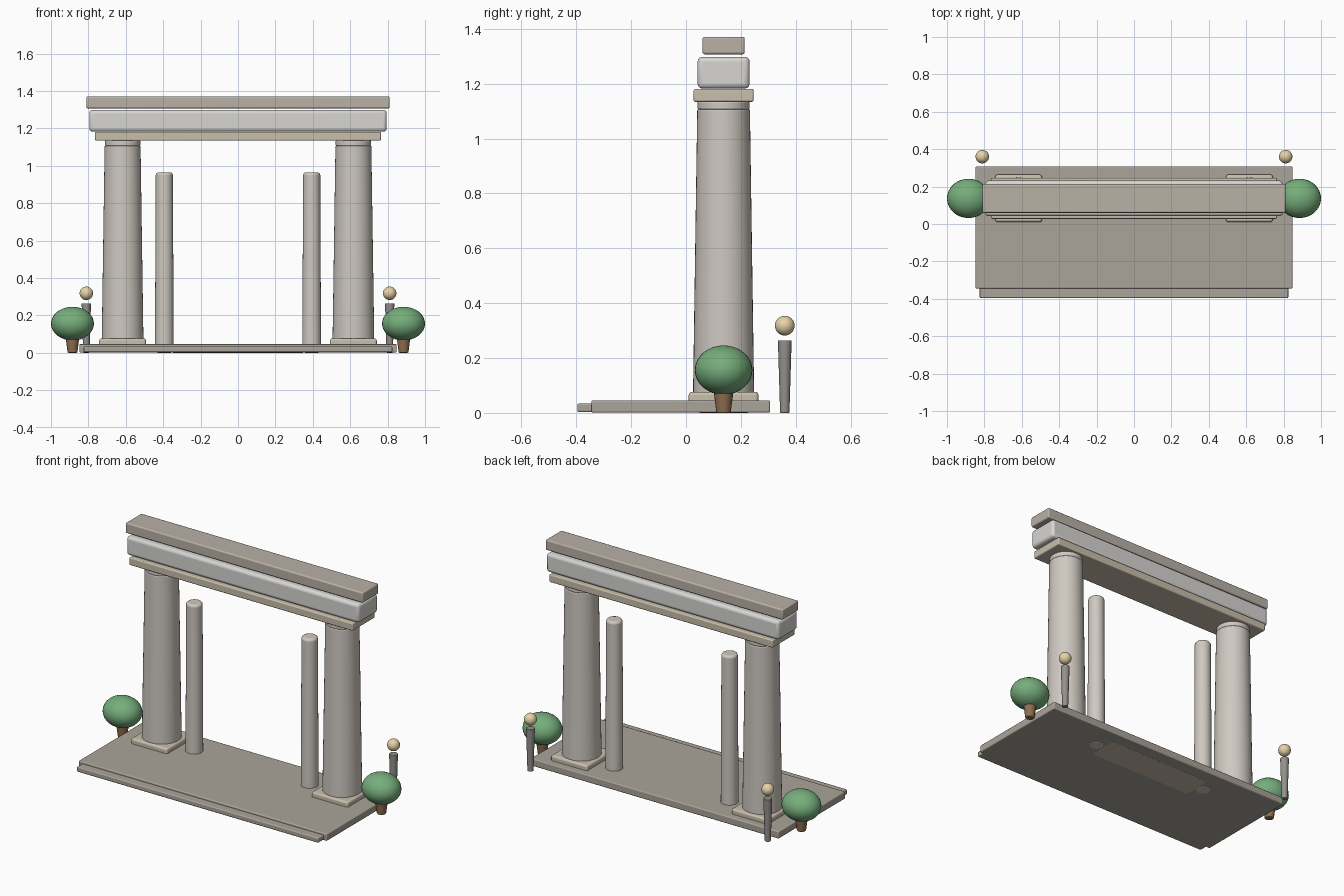
import bpy, math

if "Cube" in bpy.data.objects:
    bpy.data.objects.remove(bpy.data.objects["Cube"])

def material(name, rgb):
    m = bpy.data.materials.new(name)
    m.diffuse_color = (*rgb, 1)
    m.use_nodes = True
    m.node_tree.nodes["Principled BSDF"].inputs["Base Color"].default_value = m.diffuse_color
    return m

PAVING = material("paving", (0.40, 0.37, 0.32))
STONE = material("stone", (0.62, 0.58, 0.53))
PALE = material("pale_stone", (0.68, 0.67, 0.65))
SAND = material("sandstone", (0.58, 0.52, 0.41))
CAP = material("cap_stone", (0.48, 0.44, 0.38))
METAL = material("lamp_metal", (0.30, 0.28, 0.26))
GLOW = material("lamp_globe", (0.80, 0.65, 0.40))
BARK = material("bark", (0.28, 0.16, 0.08))
LEAF = material("leaf", (0.18, 0.42, 0.20))

def finish(ob, name, mat, bevel=0, segments=3):
    ob.name = name
    ob.data.materials.append(mat)
    if bevel:
        b = ob.modifiers.new("soft_edges", 'BEVEL')
        b.width, b.segments = bevel, segments
        b.limit_method = 'ANGLE'
        b.angle_limit = math.radians(40)
    bpy.ops.object.shade_smooth_by_angle(angle=math.radians(35))
    return ob

def box(name, x, y, z, mat, bevel):
    """Box from (min, max) ranges."""
    bpy.ops.mesh.primitive_cube_add(size=1, location=[sum(r) / 2 for r in (x, y, z)])
    ob = bpy.context.object
    ob.scale = [r[1] - r[0] for r in (x, y, z)]
    bpy.ops.object.transform_apply(location=False, rotation=False, scale=True)
    return finish(ob, name, mat, bevel)

def post(name, x, y, z, r0, r1, mat, bevel=0, sides=40):
    """Tapered round post, radius r0 at the foot and r1 at the top."""
    bpy.ops.mesh.primitive_cone_add(vertices=sides, radius1=r0, radius2=r1,
                                    depth=z[1] - z[0], location=(x, y, sum(z) / 2))
    return finish(bpy.context.object, name, mat, bevel)

def ball(name, loc, radii, mat):
    bpy.ops.mesh.primitive_uv_sphere_add(segments=32, ring_count=16, radius=1, location=loc)
    ob = bpy.context.object
    ob.scale = radii
    bpy.ops.object.transform_apply(location=False, rotation=False, scale=True)
    return finish(ob, name, mat)

Y = 0.137  # centre line of the gateway

# Platform, front step and the inlay showing underneath
box("platform", (-0.848, 0.848), (-0.345, 0.307), (0.001, 0.046), PAVING, 0.006)
box("front_step", (-0.825, 0.825), (-0.396, -0.25), (0.003, 0.034), PAVING, 0.006)
box("threshold_inlay", (-0.35, 0.35), (Y - 0.09, Y + 0.09), (0.0, 0.03), SAND, 0.003)

# Three stacked lintel beams
box("lower_beam", (-0.764, 0.764), (Y - 0.109, Y + 0.109), (1.134, 1.181), SAND, 0.006)
box("middle_beam", (-0.795, 0.795), (Y - 0.095, Y + 0.095), (1.182, 1.298), PALE, 0.018)
box("top_beam", (-0.811, 0.811), (Y - 0.077, Y + 0.077), (1.307, 1.371), CAP, 0.008)

for side, s in (("left", -1), ("right", 1)):
    # Main column with plinth and capital ring
    x = s * 0.617
    box(side + "_plinth", (x - 0.125, x + 0.125), (Y - 0.127, Y + 0.127), (0.02, 0.077), SAND, 0.012)
    post(side + "_column", x, Y, (0.03, 1.107), 0.112, 0.096, STONE, 0.005)
    post(side + "_capital", x, Y, (1.105, 1.137), 0.095, 0.095, STONE, 0.007)
    # Slender inner column
    post(side + "_inner_column", s * 0.394, Y, (0.0, 0.964), 0.050, 0.046, STONE, 0.014)
    # Round bush on a short trunk
    post(side + "_trunk", s * 0.885, Y, (0.0, 0.095), 0.026, 0.038, BARK, 0.004, 20)
    ball(side + "_bush", (s * 0.885, Y, 0.156), (0.115, 0.105, 0.09), LEAF)
    # Lamp post with globe
    post(side + "_lamp_post", s * 0.811, 0.36, (0.0, 0.264), 0.017, 0.025, METAL, 0.003, 20)
    ball(side + "_lamp_globe", (s * 0.811, 0.36, 0.318), (0.036,) * 3, GLOW)
